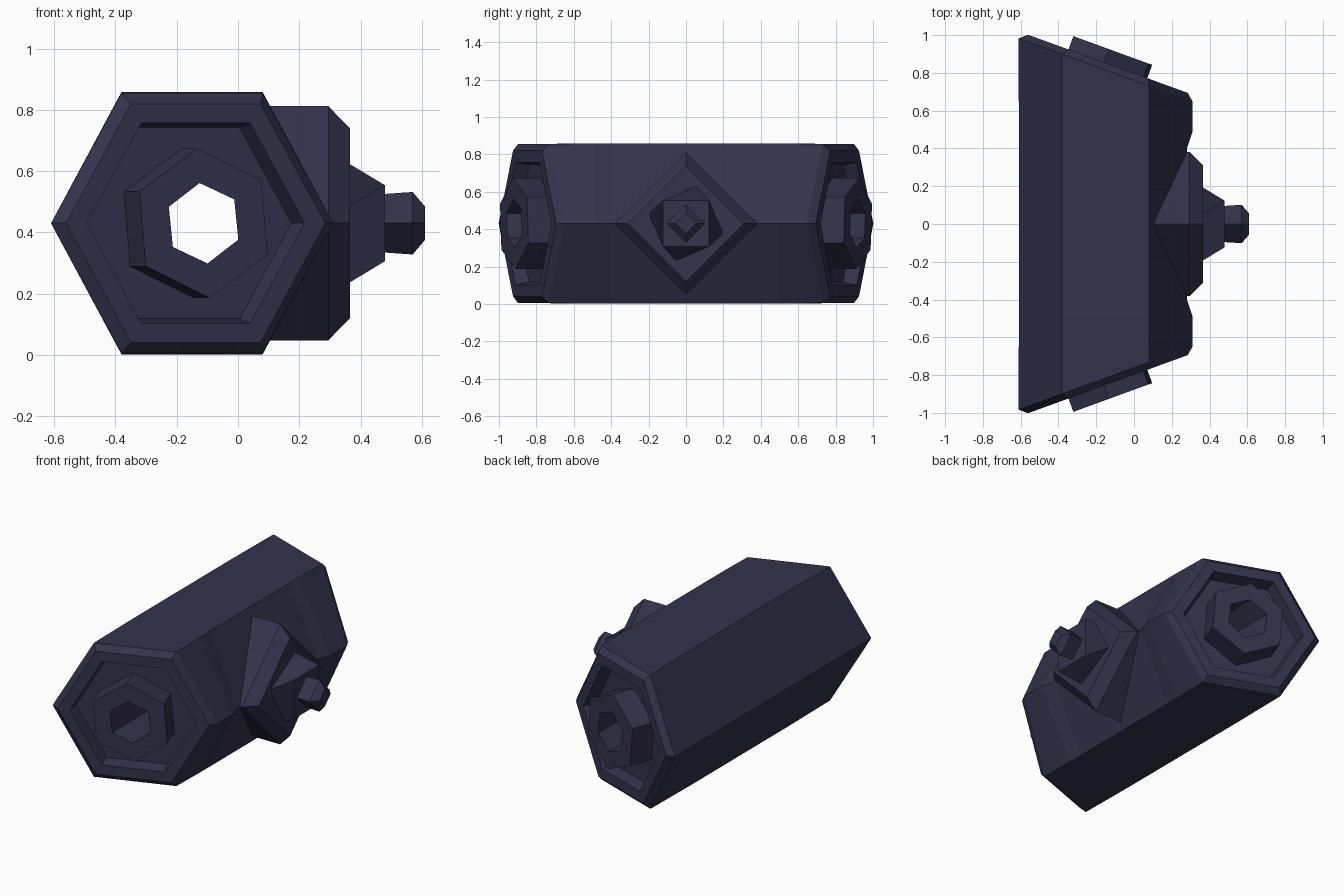
import bpy, bmesh
from math import cos, sin, radians, pi

if "Cube" in bpy.data.objects:
    bpy.data.objects.remove(bpy.data.objects["Cube"], do_unlink=True)

CX, CZ = -0.15, 0.43      # axis of the long hexagonal body
TILT = radians(20)        # slant of the end caps

metal = bpy.data.materials.new("dark_navy")
metal.use_nodes = True
colour = (0.033, 0.032, 0.072, 1)
metal.diffuse_color = colour
metal.node_tree.nodes["Principled BSDF"].inputs["Base Color"].default_value = colour


def loft(name, rings, closed=False):
    """Join equal-sized rings of points with faces; cap or close the loop."""
    bm = bmesh.new()
    rows = [[bm.verts.new(p) for p in ring] for ring in rings]
    n = len(rows[0])
    pairs = list(zip(rows, rows[1:]))
    if closed:
        pairs.append((rows[-1], rows[0]))
    for a, b in pairs:
        for k in range(n):
            j = (k + 1) % n
            bm.faces.new((a[k], a[j], b[j], b[k]))
    if not closed:
        bm.faces.new(rows[0])
        bm.faces.new(rows[-1])
    bmesh.ops.recalc_face_normals(bm, faces=bm.faces)
    mesh = bpy.data.meshes.new(name)
    bm.to_mesh(mesh)
    bm.free()
    mesh.materials.append(metal)
    obj = bpy.data.objects.new(name, mesh)
    bpy.context.collection.objects.link(obj)
    return obj


def cap_ring(radius, height, turn=0):
    """Hexagon lying in the slanted plane of the back end cap."""
    ring = []
    for k in range(6):
        a = k * pi / 3 + radians(turn)
        u, v = radius * cos(a), radius * sin(a)
        ring.append((CX + u * cos(TILT) + height * sin(TILT),
                     0.815 - u * sin(TILT) + height * cos(TILT), CZ + v))
    return ring


def body_ring(y, ridge):
    """Upright hexagon across the body, its +x ridge set separately."""
    ring = [(CX + 0.46 * cos(k * pi / 3), y, CZ + 0.495 * sin(k * pi / 3))
            for k in range(6)]
    ring[0] = (ridge, y, CZ)
    return ring


# Body: dipped ridge, bevelled slanted ends, recess, turned dial and bore
half = [body_ring(0.40, 0.28), body_ring(0.49, 0.31),
        cap_ring(0.49, 0), cap_ring(0.45, 0.035), cap_ring(0.378, 0.035),
        cap_ring(0.36, -0.04), cap_ring(0.245, -0.04, 35),
        cap_ring(0.245, 0.11, 35), cap_ring(0.132, 0.11, 36)]
mirrored = [[(x, -y, z) for x, y, z in ring] for ring in half]
loft("hexagonal_body", mirrored[::-1] + half, closed=True)


def side_ring(x, radius, turn=0):
    """Diamond facing +x."""
    return [(x, radius * cos(k * pi / 2 + radians(turn)),
             CZ + radius * sin(k * pi / 2 + radians(turn))) for k in range(4)]


# Side fitting: chamfered boss, twisted collar and small knob
loft("side_boss", [side_ring(0.0, 0.382), side_ring(0.295, 0.382),
                   side_ring(0.365, 0.31)])
loft("side_collar", [side_ring(0.355, 0.206, -15), side_ring(0.48, 0.175, -45)])
loft("side_knob", [side_ring(0.47, 0.095), side_ring(0.57, 0.102),
                   side_ring(0.61, 0.055)])
